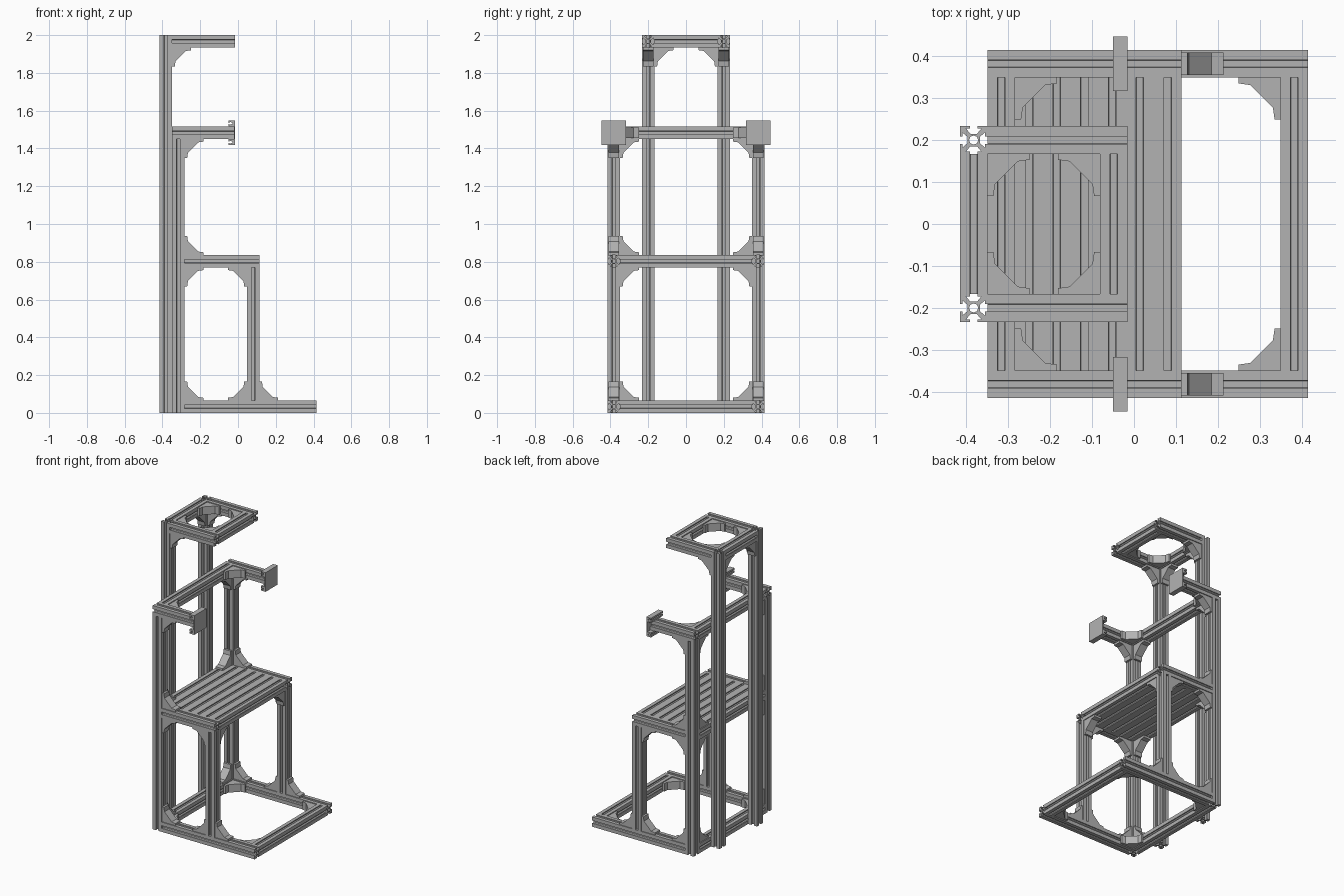
import bpy, bmesh, math
from mathutils import Vector, Matrix

if "Cube" in bpy.data.objects:
    bpy.data.objects.remove(bpy.data.objects["Cube"], do_unlink=True)

P = 0.066          # width of one slotted bar
H = P / 2
X, Y, Z = Vector((1, 0, 0)), Vector((0, 1, 0)), Vector((0, 0, 1))

metal = bpy.data.materials.new("aluminium_grey")
metal.use_nodes = True
GREY = (0.45, 0.45, 0.45, 1)
metal.diffuse_color = GREY
metal.node_tree.nodes["Principled BSDF"].inputs["Base Color"].default_value = GREY


def prism(name, loops, origin, u, v, length):
    """Fill the closed loops in the u-v plane and extrude along u x v."""
    w = u.cross(v)
    bm = bmesh.new()
    edges = []
    for loop in loops:
        vs = [bm.verts.new(origin + u * a + v * b) for a, b in loop]
        edges += [bm.edges.new((vs[i - 1], vs[i])) for i in range(len(vs))]
    bmesh.ops.triangle_fill(bm, use_beauty=True, edges=edges, normal=w)
    ext = bmesh.ops.extrude_face_region(bm, geom=bm.faces[:], use_keep_orig=True)
    moved = [g for g in ext["geom"] if isinstance(g, bmesh.types.BMVert)]
    bmesh.ops.translate(bm, verts=moved, vec=w * length)
    bmesh.ops.recalc_face_normals(bm, faces=bm.faces[:])
    bmesh.ops.dissolve_limit(bm, angle_limit=0.01, verts=bm.verts[:], edges=bm.edges[:])
    mesh = bpy.data.meshes.new(name)
    bm.to_mesh(mesh)
    bm.free()
    mesh.materials.append(metal)
    obj = bpy.data.objects.new(name, mesh)
    bpy.context.collection.objects.link(obj)
    return obj


# Cross-section of a bar: one T-slot, turned four times, with a hollow core
LIP, S, W, C, K = H - 0.006, 0.009, 0.018, 0.015, 0.008
slot = [(H, -H), (H, -S), (LIP, -S), (LIP, -W), (C, -K),
        (C, K), (LIP, W), (LIP, S), (H, S)]
section = []
for q in range(4):
    turn = Matrix.Rotation(q * math.pi / 2, 2)
    section += [tuple(turn @ Vector(p)) for p in slot]
core = [(0.011 * math.cos(i * math.pi / 4), 0.011 * math.sin(i * math.pi / 4))
        for i in range(8)]


def bar(name, start, end):
    start, end = Vector(start), Vector(end)
    d = (end - start).normalized()
    u, v = {0: (Y, Z), 1: (Z, X), 2: (X, Y)}[max(range(3), key=lambda i: abs(d[i]))]
    if u.cross(v).dot(d) < 0:
        u, v = v, u
    prism(name, [section, core], start, u, v, (end - start).length)


# Corner bracket: two flanges joined by a sloped face
A, T, B = 0.1, 0.014, 0.072
gusset = [(0, 0), (A, 0), (A, T), (B, T + 0.004), (T + 0.004, B), (T, A), (0, A)]


def bracket(name, corner, u, v):
    """Corner lies on the bar centre plane; u and v point along its two legs."""
    width = 0.054
    w = u.cross(v)
    prism(name, [gusset], Vector(corner) - w * width / 2, u, v, width)


# Key positions
TALL_X, REAR_X, LEG_X, FRONT_X = -0.382, -0.316, 0.08, 0.382
SIDE_Y, TALL_Y = 0.382, 0.2
IN_Y, TALL_IN = SIDE_Y - H, TALL_Y - H
BASE_Z, SHELF_Z, ARM_Z, TOP_Z = H, 0.803, 1.483, 2 - H
ARM_END = -0.015
BACK = REAR_X + H                    # front face of the rear posts

# Cross bars
bar("base_front_rail", (FRONT_X, -IN_Y, BASE_Z), (FRONT_X, IN_Y, BASE_Z))
bar("base_rear_rail", (REAR_X, -IN_Y, BASE_Z), (REAR_X, IN_Y, BASE_Z))
bar("arm_rear_rail", (REAR_X, -IN_Y, ARM_Z), (REAR_X, IN_Y, ARM_Z))
bar("top_rear_rail", (TALL_X, -TALL_IN, TOP_Z), (TALL_X, TALL_IN, TOP_Z))
bar("top_front_rail", (ARM_END - H, -TALL_IN, TOP_Z), (ARM_END - H, TALL_IN, TOP_Z))

# Shelf slats
for i in range(7):
    x = REAR_X + P * i
    bar(f"shelf_slat_{i + 1}", (x, -IN_Y, SHELF_Z), (x, IN_Y, SHELF_Z))

# End plate section: flat face with a hooked lip above and below
upper = [(0, 0.065), (-0.035, 0.065), (-0.035, 0.053), (-0.029, 0.053), (-0.029, 0.058),
         (-0.014, 0.053), (-0.014, 0.047), (-0.029, 0.042), (-0.029, 0.046),
         (-0.035, 0.046), (-0.035, 0.034), (-0.007, 0.034)]
plate = upper + [(a, -b) for a, b in reversed(upper)]

for side, s in (("left", 1), ("right", -1)):
    y, ty, iy, tiy = s * SIDE_Y, s * TALL_Y, s * IN_Y, s * TALL_IN
    inward = Y * -s

    # Posts
    bar(f"tall_post_{side}", (TALL_X, ty, 0), (TALL_X, ty, 2))
    bar(f"rear_post_{side}", (REAR_X, y, 0), (REAR_X, y, ARM_Z - H))
    bar(f"shelf_leg_{side}", (LEG_X, y, P), (LEG_X, y, SHELF_Z - H))

    # Side rails and arms
    bar(f"base_side_rail_{side}", (BACK, y, BASE_Z), (FRONT_X + H, y, BASE_Z))
    bar(f"shelf_side_rail_{side}", (BACK, y, SHELF_Z), (LEG_X + H, y, SHELF_Z))
    bar(f"arm_{side}", (REAR_X - H, y, ARM_Z), (ARM_END - 0.007, y, ARM_Z))
    bar(f"top_arm_{side}", (TALL_X + H, ty, TOP_Z), (ARM_END, ty, TOP_Z))

    # Plate at the end of the arm
    prism(f"arm_end_plate_{side}", [plate], Vector((ARM_END, y + 0.065, ARM_Z)),
          X, Z, 0.13)

    # Brackets seen from the side
    for label, px, py, pz, u, v in (
            ("base_rear", BACK, y, P, X, Z),
            ("leg_foot_inner", LEG_X - H, y, P, -X, Z),
            ("leg_foot_outer", LEG_X + H, y, P, X, Z),
            ("leg_head", LEG_X - H, y, SHELF_Z - H, -X, -Z),
            ("shelf_under", BACK, y, SHELF_Z - H, X, -Z),
            ("shelf_over", BACK, y, SHELF_Z + H, X, Z),
            ("arm_under", BACK, y, ARM_Z - H, X, -Z),
            ("top_under", TALL_X + H, ty, TOP_Z - H, X, -Z)):
        bracket(f"{label}_bracket_{side}", (px, py, pz), u, v)

    # Brackets between posts and cross bars
    for label, px, py, pz, v in (
            ("base_cross", REAR_X, iy, P, Z),
            ("shelf_cross_over", REAR_X, iy, SHELF_Z + H, Z),
            ("shelf_cross_under", REAR_X, iy, SHELF_Z - H, -Z),
            ("leg_cross", LEG_X, iy, SHELF_Z - H, -Z),
            ("arm_cross", REAR_X, iy, ARM_Z - H, -Z),
            ("top_cross", TALL_X, tiy, TOP_Z - H, -Z)):
        bracket(f"{label}_bracket_{side}", (px, py, pz), inward, v)

    # Brackets lying flat in the frames
    for label, px, py, pz, u in (
            ("base_flat_front", FRONT_X - H, iy, BASE_Z, -X),
            ("base_flat_rear", BACK, iy, BASE_Z, X),
            ("arm_flat", BACK, iy, ARM_Z, X),
            ("top_flat_rear", TALL_X + H, tiy, TOP_Z, X),
            ("top_flat_front", ARM_END - P, tiy, TOP_Z, -X)):
        bracket(f"{label}_bracket_{side}", (px, py, pz), u, inward)
